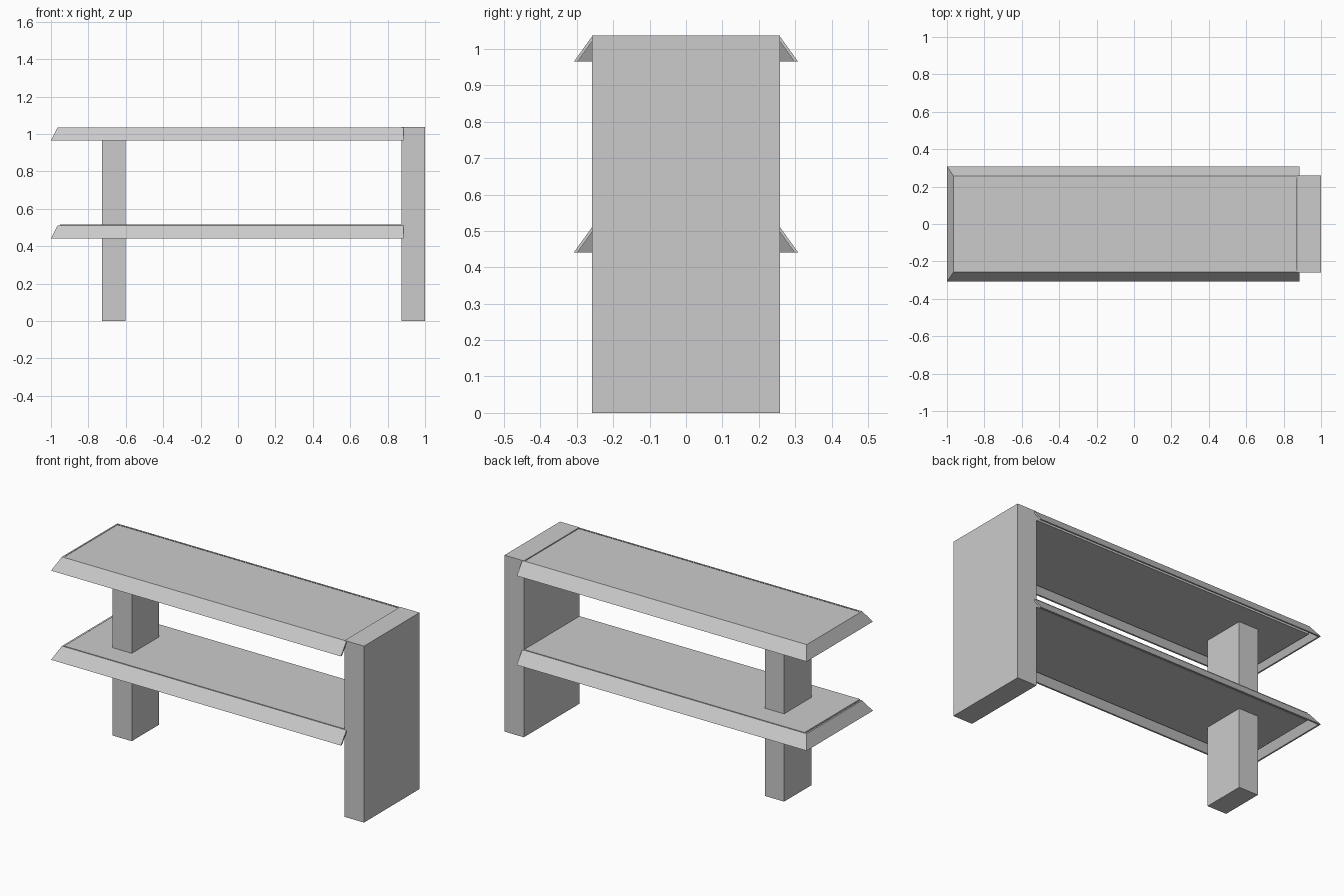
import bpy

if "Cube" in bpy.data.objects:
    bpy.data.objects.remove(bpy.data.objects["Cube"])


def mesh_object(name, verts, faces):
    mesh = bpy.data.meshes.new(name)
    mesh.from_pydata(verts, [], faces)
    obj = bpy.data.objects.new(name, mesh)
    bpy.context.collection.objects.link(obj)
    return obj


def box(name, lo, hi):
    verts = [(x, y, z) for x in (lo[0], hi[0]) for y in (lo[1], hi[1]) for z in (lo[2], hi[2])]
    faces = [(0, 1, 3, 2), (4, 6, 7, 5), (0, 4, 5, 1), (2, 3, 7, 6), (0, 2, 6, 4), (1, 5, 7, 3)]
    return mesh_object(name, verts, faces)


def sloped_rim(name, top):
    # cross-section corners: (left x, half width, z)
    section = [(-1.0, 0.308, top - 0.071), (-0.965, 0.257, top),
               (-0.956, 0.247, top), (-0.991, 0.298, top - 0.071)]
    end = 0.885
    verts = []
    # U-shaped path: front end, two mitred corners, back end
    for side, at_end in ((-1, True), (-1, False), (1, False), (1, True)):
        verts += [(end if at_end else x, side * y, z) for x, y, z in section]
    faces = [(r * 4 + i, r * 4 + 4 + i, r * 4 + 4 + (i + 1) % 4, r * 4 + (i + 1) % 4)
             for r in range(3) for i in range(4)]
    faces += [(0, 1, 2, 3), (15, 14, 13, 12)]
    return mesh_object(name, verts, faces)


# Wide end panel and narrow post
box("end_panel", (0.874, -0.258, 0), (1.0, 0.258, 1.037))
box("post", (-0.727, -0.127, 0), (-0.602, 0.127, 1.01))

# Two shelves with thin flared rims
for label, rim_top, left, low, high in (("upper", 1.036, -0.959, 0.986, 1.033),
                                        ("lower", 0.512, -0.951, 0.469, 0.516)):
    box(label + "_shelf", (left, -0.257, low), (0.872, 0.257, high))
    sloped_rim(label + "_rim", rim_top)
